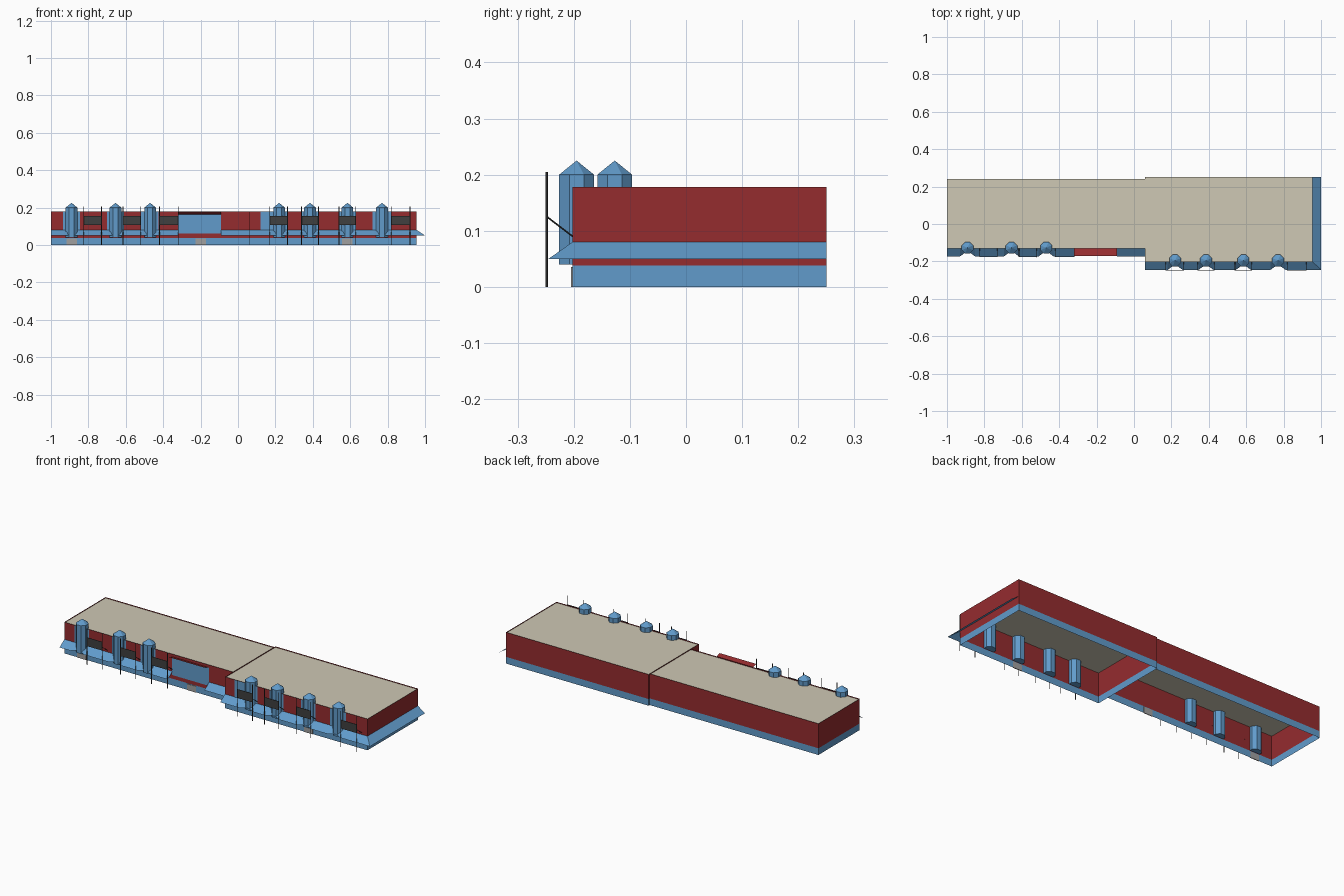
import bpy, bmesh, math
from mathutils import Vector

if "Cube" in bpy.data.objects:
    bpy.data.objects.remove(bpy.data.objects["Cube"])


def mat(name, r, g, b):
    m = bpy.data.materials.new(name)
    m.diffuse_color = (r, g, b, 1)
    m.use_nodes = True
    m.node_tree.nodes["Principled BSDF"].inputs["Base Color"].default_value = m.diffuse_color
    return m


RED = mat("red_wall", 0.30, 0.025, 0.028)
BLUE = mat("blue_glass", 0.12, 0.33, 0.60)
CREAM = mat("cream_roof", 0.62, 0.58, 0.46)
DARK = mat("dark_metal", 0.05, 0.05, 0.05)
GREY = mat("grey_door", 0.35, 0.35, 0.35)


def finish(name, bm, material):
    me = bpy.data.meshes.new(name)
    bm.to_mesh(me)
    bm.free()
    ob = bpy.data.objects.new(name, me)
    me.materials.append(material)
    bpy.context.collection.objects.link(ob)
    return ob


def ribbon(name, low, high, material, closed=False):
    """Sheet between two matching rows of points."""
    bm = bmesh.new()
    a = [bm.verts.new(p) for p in low]
    b = [bm.verts.new(p) for p in high]
    n = len(a)
    for i in range(n if closed else n - 1):
        j = (i + 1) % n
        bm.faces.new((a[i], a[j], b[j], b[i]))
    return finish(name, bm, material)


def band(name, path, z0, z1, material, closed=True):
    return ribbon(name, [(x, y, z0) for x, y in path],
                  [(x, y, z1) for x, y in path], material, closed)


def box(name, x0, x1, y0, y1, z0, z1, material):
    bm = bmesh.new()
    bmesh.ops.create_cube(bm, size=1)
    for v in bm.verts:
        v.co = Vector(((x0 + x1) / 2 + v.co.x * (x1 - x0),
                       (y0 + y1) / 2 + v.co.y * (y1 - y0),
                       (z0 + z1) / 2 + v.co.z * (z1 - z0)))
    return finish(name, bm, material)


def rod(name, p, q, r, material):
    """Thin four-sided bar from p to q."""
    p, q = Vector(p), Vector(q)
    bm = bmesh.new()
    bmesh.ops.create_cone(bm, cap_ends=True, segments=4, radius1=r, radius2=r,
                          depth=(q - p).length)
    rot = (q - p).to_track_quat('Z', 'Y')
    for v in bm.verts:
        v.co = rot @ v.co + (p + q) / 2
    return finish(name, bm, material)


def tower(name, x, y):
    """Eight-sided glass bay with a pointed cap."""
    bm = bmesh.new()
    r = 0.031 / math.cos(math.pi / 8)
    rings = []
    for z in (0.04, 0.08, 0.12, 0.16, 0.2):
        rings.append([bm.verts.new((x + r * math.cos((k + .5) * math.pi / 4),
                                    y + r * math.sin((k + .5) * math.pi / 4), z))
                      for k in range(8)])
    for a, b in zip(rings, rings[1:]):
        for k in range(8):
            j = (k + 1) % 8
            bm.faces.new((a[k], a[j], b[j], b[k]))
    tip = bm.verts.new((x, y, 0.225))
    for k in range(8):
        bm.faces.new((rings[-1][k], rings[-1][(k + 1) % 8], tip))
    bm.faces.new(rings[0][::-1])
    return finish(name, bm, BLUE)


def awning_rows(x0, x1, y, centres):
    """Lower and upper rows of a sloped front awning, dented at each tower."""
    low = [(x0, y - 0.043, 0.05)]
    for c in centres:
        low += [(c - 0.04, y - 0.043, 0.05), (c - 0.015, y - 0.025, 0.05),
                (c + 0.015, y - 0.025, 0.05), (c + 0.04, y - 0.043, 0.05)]
    low.append((x1, y - 0.043, 0.05))
    return low, [(p[0], y, 0.08) for p in low]


# The two building blocks: glass base, red walls, flat roof inside a parapet
WALL_L, WALL_R = -0.13, -0.202
blocks = {"left": [(-1, WALL_L), (0.06, WALL_L), (0.06, 0.24), (-1, 0.24)],
          "right": [(0.06, WALL_R), (0.955, WALL_R), (0.955, 0.25), (0.06, 0.25)]}
for side, path in blocks.items():
    band(side + "_glass_base", path, 0, 0.038, BLUE)
    band(side + "_red_wall", path, 0.038, 0.178, RED)
    bm = bmesh.new()
    bm.faces.new([bm.verts.new((x, y, 0.173)) for x, y in path])
    finish(side + "_roof", bm, CREAM)

# Towers with flanking upper windows: centre, window left edge, window right edge
left_bays = [(-0.89, -0.935, -0.845), (-0.655, -0.70, -0.61), (-0.47, -0.52, -0.425)]
right_bays = [(0.22, 0.12, 0.265), (0.385, 0.34, 0.43),
              (0.585, 0.54, 0.63), (0.77, 0.72, 0.82)]
for side, bays, wall, ty in (("left", left_bays, WALL_L, -0.127),
                             ("right", right_bays, WALL_R, -0.195)):
    for i, (c, a, b) in enumerate(bays):
        tower(f"{side}_tower_{i}", c, ty)
        band(f"{side}_bay_window_{i}", [(a, wall - 0.002), (c, wall - 0.002), (b, wall - 0.002)],
             0.08, 0.178, BLUE, False)

# Sloped awnings; the right one turns the corner and runs along the side
low, high = awning_rows(-1, -0.32, WALL_L, [b[0] for b in left_bays])
ribbon("left_awning", low, high, BLUE)
low, high = awning_rows(-0.09, 0.06, WALL_L, [])
ribbon("middle_awning", low, high, BLUE)
low, high = awning_rows(0.06, 1.0, WALL_R, [b[0] for b in right_bays])
high[-1] = (0.955, WALL_R, 0.08)
for k in range(1, 8):
    y = WALL_R + (0.25 - WALL_R) * k / 7
    low.append((1.0, y, 0.05))
    high.append((0.955, y, 0.08))
ribbon("right_awning", low, high, BLUE)

# Entrance glazing under an upward-sloping canopy
xs = [-0.32 + 0.23 * k / 5 for k in range(6)]
for k, (z0, z1) in enumerate(((0.06, 0.11), (0.11, 0.162))):
    band(f"entrance_glass_{k}", [(x, WALL_L - 0.003) for x in xs], z0, z1, BLUE, False)
ribbon("entrance_canopy", [(-0.32, WALL_L, 0.162), (-0.09, WALL_L, 0.162)],
       [(-0.32, -0.172, 0.178), (-0.09, -0.172, 0.178)], RED)

# Doors
for i, (x, wall) in enumerate(((-0.89, WALL_L), (-0.2, WALL_L), (0.585, WALL_R))):
    box(f"door_{i}", x - 0.028, x + 0.028, wall - 0.003, wall + 0.001, 0, 0.035, GREY)

# Street banners: a blank panel between two posts, braced back to the wall
banners = [(-0.825, -0.73, WALL_L), (-0.615, -0.52, WALL_L), (-0.42, -0.32, WALL_L),
           (0.17, 0.265, WALL_R), (0.34, 0.43, WALL_R), (0.54, 0.63, WALL_R),
           (0.82, 0.92, WALL_R)]
for i, (a, b, wall) in enumerate(banners):
    y = wall - 0.046
    box(f"banner_panel_{i}", a, b, y - 0.001, y + 0.001, 0.106, 0.155, DARK)
    for tag, x in (("left", a), ("right", b)):
        rod(f"banner_{tag}_post_{i}", (x, y, 0), (x, y, 0.205), 0.002, DARK)
        rod(f"banner_{tag}_brace_{i}", (x, y, 0.125), (x, wall, 0.09), 0.0015, DARK)
